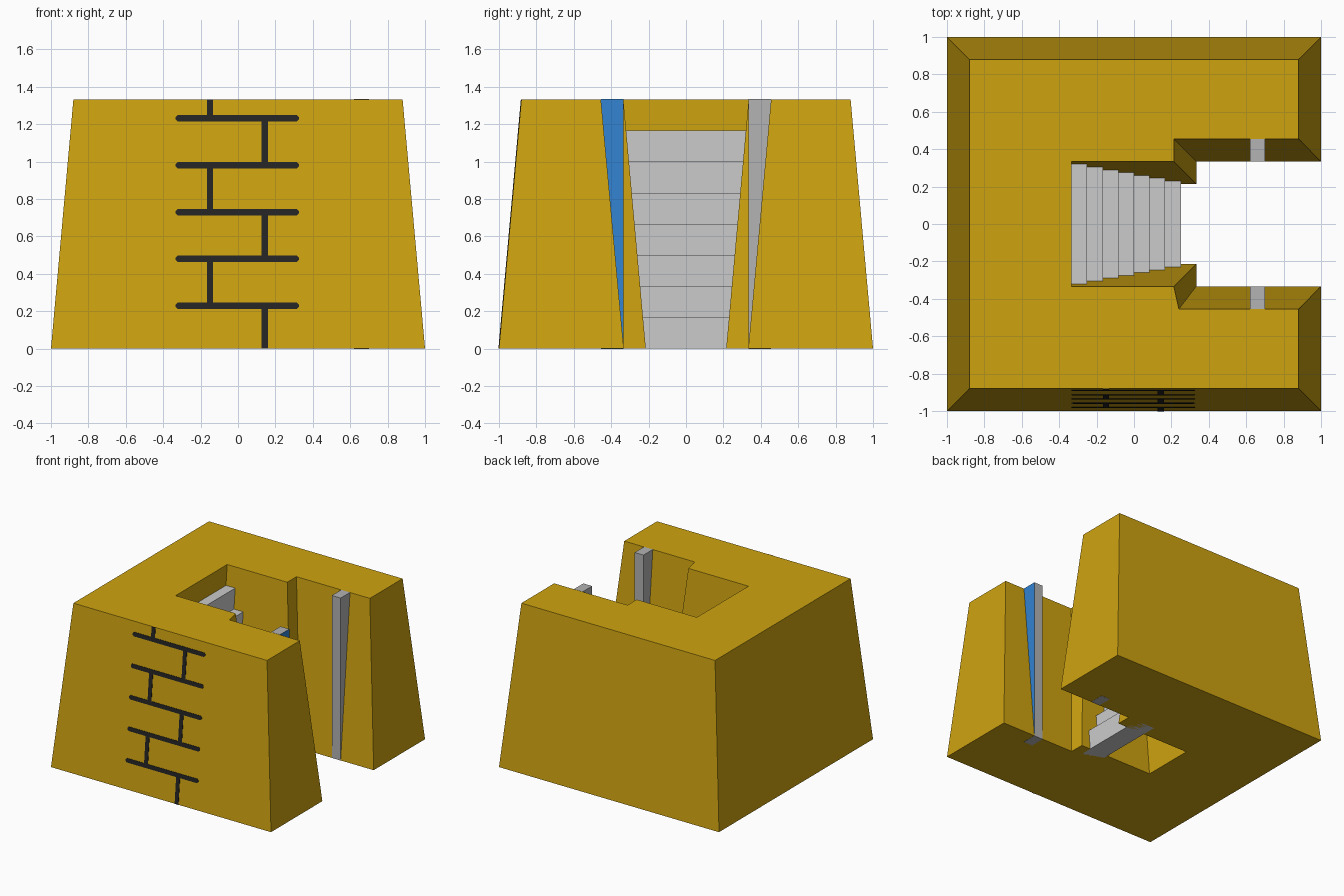
import bpy

if "Cube" in bpy.data.objects:
    bpy.data.objects.remove(bpy.data.objects["Cube"])

H = 1.333       # block height
INSET = 0.12    # how far the outer walls lean in


def material(name, rgb):
    lin = [((c / 255 + 0.055) / 1.055) ** 2.4 for c in rgb] + [1.0]
    m = bpy.data.materials.new(name)
    m.use_nodes = True
    m.diffuse_color = lin
    m.node_tree.nodes["Principled BSDF"].inputs["Base Color"].default_value = lin
    return m


YELLOW = material("mustard_yellow", (206, 163, 16))
LIGHT = material("light_grey", (203, 203, 203))
GREY = material("mid_grey", (179, 179, 179))
BLUE = material("blue", (50, 131, 210))
BLACK = material("charcoal", (36, 36, 36))


def loft(name, lower, upper, mats):
    """Closed solid between two matching outlines."""
    n = len(lower)
    faces = [tuple(reversed(range(n))), tuple(range(n, 2 * n))]
    faces += [(i, (i + 1) % n, n + (i + 1) % n, n + i) for i in range(n)]
    me = bpy.data.meshes.new(name)
    me.from_pydata(list(lower) + list(upper), [], faces)
    for m in mats:
        me.materials.append(m)
    ob = bpy.data.objects.new(name, me)
    bpy.context.collection.objects.link(ob)
    return ob


def box(name, x0, x1, y0, y1, z0, z1, mats):
    ring = [(x0, y0), (x1, y0), (x1, y1), (x0, y1)]
    return loft(name, [(x, y, z0) for x, y in ring], [(x, y, z1) for x, y in ring], mats)


# Tapered block with a stepped slot opening on the +x side
base = [(-1, -1), (1, -1), (1, -.333), (.333, -.333), (.333, -.215), (-.333, -.215),
        (-.333, .215), (.333, .215), (.333, .333), (1, .333), (1, 1), (-1, 1)]
top = [(-.88, -.88), (.88, -.88), (.88, -.455), (.24, -.455), (.213, -.335), (-.333, -.335),
       (-.333, .335), (.213, .335), (.213, .455), (.88, .455), (.88, .88), (-.88, .88)]
loft("tapered_block", [(x, y, 0) for x, y in base], [(x, y, H) for x, y in top], [YELLOW])

# Overlapping stair treads climbing towards the closed end of the slot
RISE, RUN = 1 / 6, 1 / 12
for i in range(7):
    front = 0.25 - RUN * i
    box(f"stair_tread_{i + 1}", max(front - 2 * RUN, -0.4), front, -.333, .333,
        RISE * i, RISE * (i + 1), [LIGHT])

# Upright posts let into both sides of the slot; one has a blue outer face
for side, name in ((-1, "right_post"), (1, "left_post")):
    y0, y1 = sorted((side * .333, side * .455))
    post = box(name, .62, .70, y0, y1, -0.001, H + .001, [GREY, BLUE])
    if side < 0:
        for p in post.data.polygons:
            if p.normal.x > 0.9:
                p.material_index = 1


# Mortar lines on the front wall, as thin plates following its slope
def mortar(name, x0, x1, z0, z1, c):
    ring = [(x0 + c, z0), (x1 - c, z0), (x1, z0 + c), (x1, z1 - c),
            (x1 - c, z1), (x0 + c, z1), (x0, z1 - c), (x0, z0 + c)]

    def layer(off):
        return [(x, -1 + INSET * z / H + off, z) for x, z in ring]
    loft(name, layer(.002), layer(-.003), [BLACK])


T = 0.017
levels = [0.23, 0.48, 0.73, 0.98, 1.232]
for i, z in enumerate(levels):
    mortar(f"mortar_course_{i + 1}", -.333, .325, z - T, z + T, .01)
bounds = [0] + levels + [H]
for i in range(6):
    x = -.15 if i % 2 else .143
    mortar(f"mortar_joint_{i + 1}", x - T, x + T, bounds[i], bounds[i + 1], .001)
